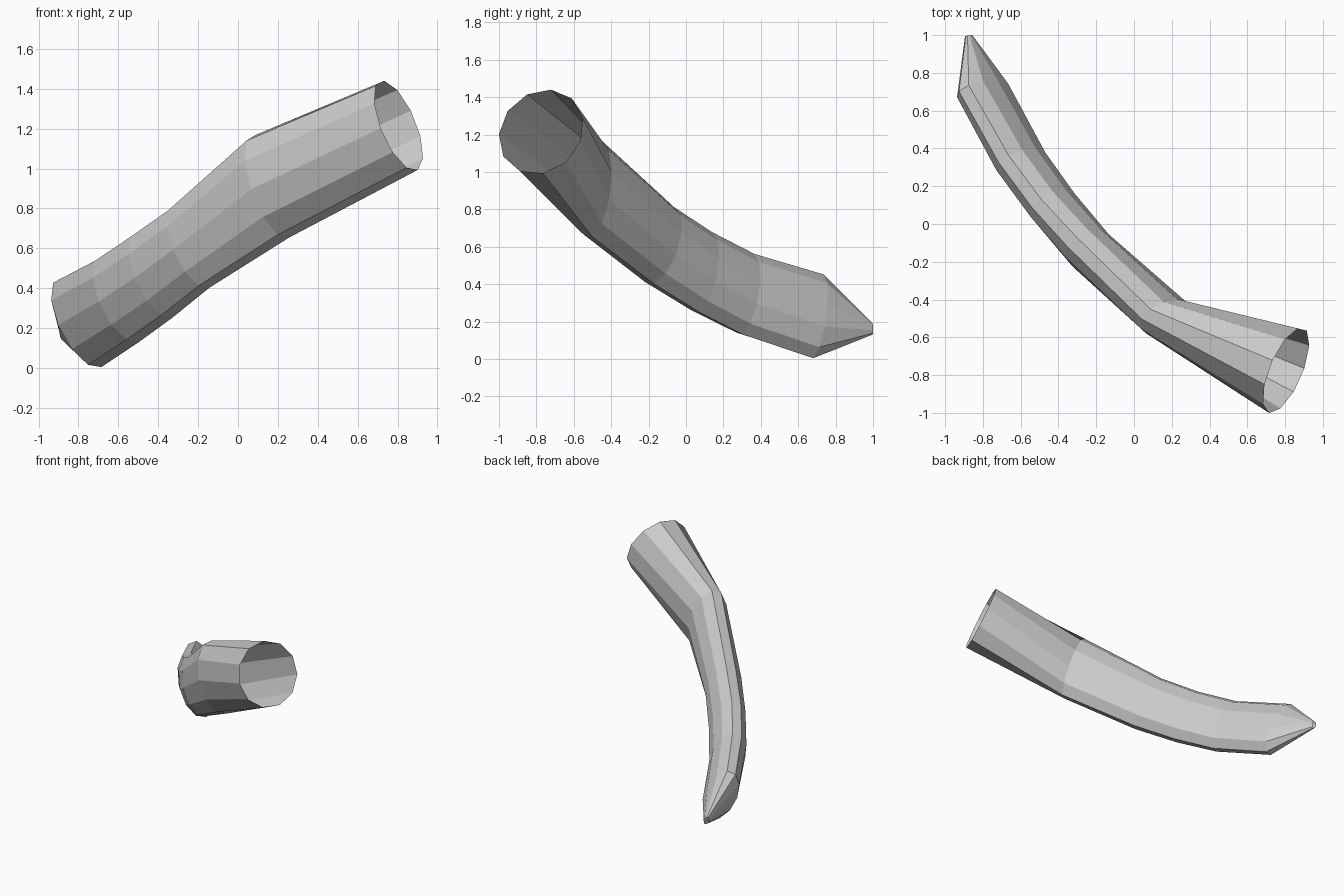
import bpy, math
from mathutils import Vector

if "Cube" in bpy.data.objects:
    bpy.data.objects.remove(bpy.data.objects["Cube"])

SIDES = 11
PHASE = math.radians(5)

# Elliptical sections along the bend: centre, half-height vector, half-width vector
sections = [
    ((0.805, -0.775, 1.215), (-0.08, 0.034, 0.226), (0.094, 0.224, 0.0)),   # round open mouth
    ((0.16, -0.49, 0.91), (-0.08, 0.03, 0.26), (0.10, 0.088, 0.0)),         # elbow
    ((-0.24, -0.13, 0.605), (-0.08, 0.06, 0.207), (0.09, 0.092, 0.0)),
    ((-0.425, 0.09, 0.465), (-0.08, 0.04, 0.216), (0.097, 0.08, 0.0)),
    ((-0.595, 0.325, 0.345), (-0.08, 0.035, 0.218), (0.109, 0.065, 0.0)),
    ((-0.795, 0.70, 0.227), (-0.09, 0.03, 0.227), (0.112, 0.05, 0.0)),
    ((-0.875, 0.997, 0.16), (-0.008, 0.0, 0.03), (0.018, 0.003, 0.0)),      # pinched tip
]


def ring(centre, up, side):
    c, u, s = Vector(centre), Vector(up), Vector(side)
    angles = [PHASE + math.tau * i / SIDES for i in range(SIDES)]
    return [c + u * math.cos(a) + s * math.sin(a) for a in angles]


# Loft the thin open sleeve through the sections
verts = [v for sec in sections for v in ring(*sec)]
faces = []
for r in range(len(sections) - 1):
    for i in range(SIDES):
        j = (i + 1) % SIDES
        a, b = r * SIDES, (r + 1) * SIDES
        faces.append((a + i, b + i, b + j, a + j))

mesh = bpy.data.meshes.new("curved_sleeve")
mesh.from_pydata(verts, [], faces)
mesh.update()
# Outward normals: compare the first face with its section centre
if mesh.polygons[0].normal.dot(mesh.polygons[0].center
        - (Vector(sections[0][0]) + Vector(sections[1][0])) / 2) < 0:
    mesh.flip_normals()

sleeve = bpy.data.objects.new("curved_sleeve", mesh)
bpy.context.collection.objects.link(sleeve)
